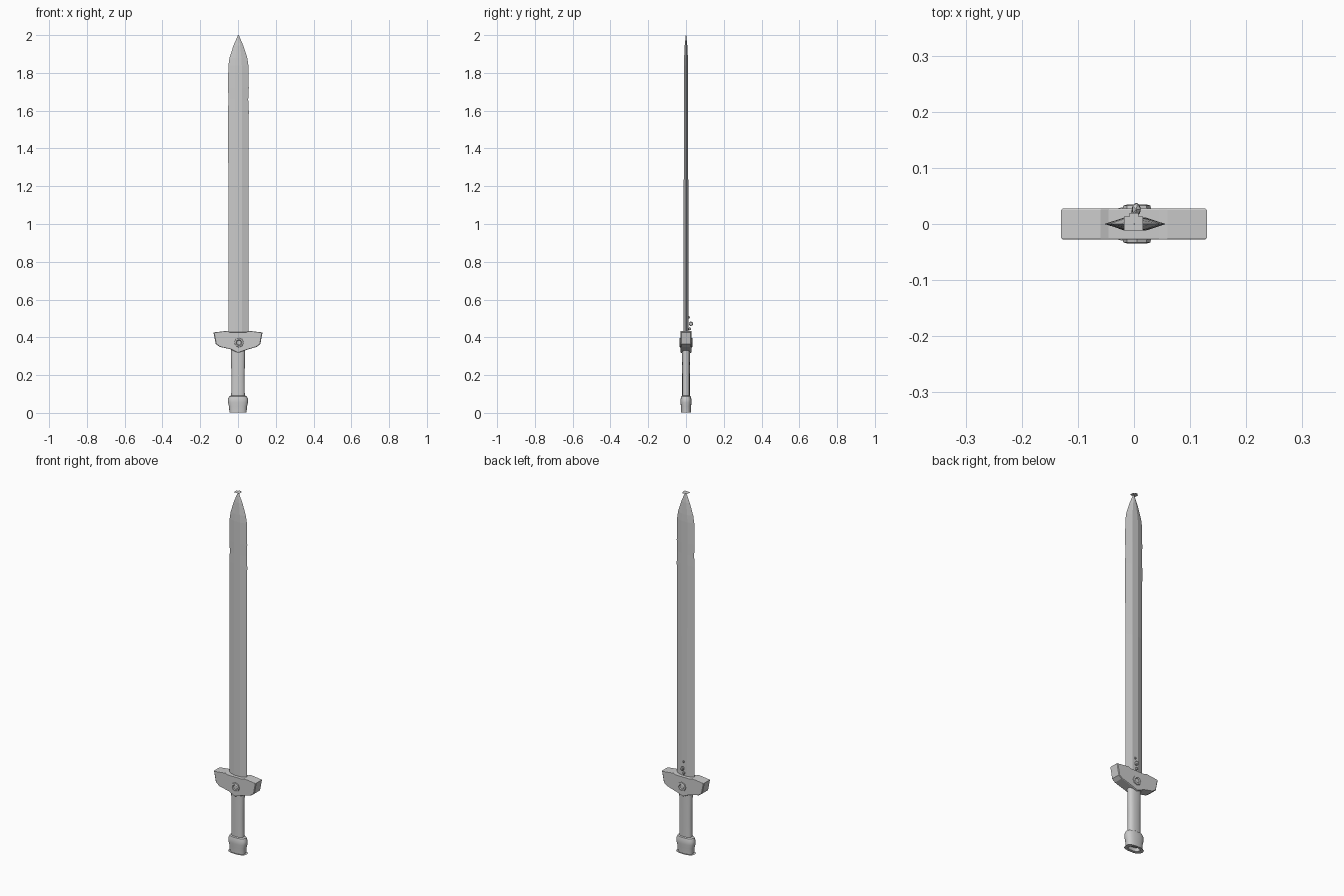
import bpy, bmesh, math

if "Cube" in bpy.data.objects:
    bpy.data.objects.remove(bpy.data.objects["Cube"])


def finish(name, bm, smooth=False):
    bmesh.ops.recalc_face_normals(bm, faces=bm.faces[:])
    me = bpy.data.meshes.new(name)
    bm.to_mesh(me)
    bm.free()
    ob = bpy.data.objects.new(name, me)
    bpy.context.collection.objects.link(ob)
    if smooth:
        bpy.ops.object.select_all(action='DESELECT')
        ob.select_set(True)
        bpy.context.view_layer.objects.active = ob
        bpy.ops.object.shade_smooth_by_angle(angle=math.radians(35))
    return ob


def loft(name, rings, smooth=False, caps=True):
    bm = bmesh.new()
    loops = [[bm.verts.new(p) for p in r] for r in rings]
    n = len(loops[0])
    for a, b in zip(loops, loops[1:]):
        for i in range(n):
            j = (i + 1) % n
            bm.faces.new((a[i], a[j], b[j], b[i]))
    if caps:
        bm.faces.new(loops[0])
        bm.faces.new(loops[-1])
    return finish(name, bm, smooth)


def oval(rx, ry, z, n=20, power=0.8):
    # rounded-box cross-section
    pts = []
    for i in range(n):
        a = 2 * math.pi * i / n
        c, s = math.cos(a), math.sin(a)
        pts.append((rx * math.copysign(abs(c) ** power, c),
                    ry * math.copysign(abs(s) ** power, s), z))
    return pts


def blade_ring(w, r, t, z, cx=0.002):
    # six-sided section: two edges and a flat centre strip per face
    return [(cx + x, y, z) for x, y in
            [(-w, 0), (-r, -t), (r, -t), (w, 0), (r, t), (-r, t)]]


# Blade
loft("blade", [blade_ring(*s) for s in [
    (0.053, 0.018, 0.012, 0.40), (0.053, 0.018, 0.012, 1.20),
    (0.055, 0.018, 0.011, 1.60), (0.052, 0.018, 0.011, 1.66),
    (0.055, 0.018, 0.011, 1.72), (0.053, 0.018, 0.011, 1.84),
    (0.047, 0.016, 0.010, 1.88), (0.026, 0.009, 0.007, 1.945),
    (0.002, 0.001, 0.001, 2.0)]])

# Cross guard
profile = [(-0.130, 0.426), (-0.118, 0.365), (-0.098, 0.350), (-0.040, 0.337),
           (0, 0.318), (0.040, 0.332), (0.100, 0.350), (0.118, 0.364),
           (0.130, 0.426), (0.060, 0.434), (0.045, 0.428), (-0.045, 0.428),
           (-0.060, 0.434)]


def guard_ring(y, k):
    return [(x * k, y, 0.385 + (z - 0.385) * k) for x, z in profile]


loft("cross_guard", [guard_ring(-0.028, 0.97), guard_ring(-0.025, 1),
                     guard_ring(0.025, 1), guard_ring(0.028, 0.97)])

# Raised ornament on both guard faces
for side, label in ((-1, "front"), (1, "back")):
    rings = []
    for r, y in ((0.026, 0.024), (0.024, 0.033), (0.016, 0.035), (0.012, 0.030)):
        rings.append([(0.005 + r * math.cos(a * math.pi / 4), side * y,
                       0.372 + r * math.sin(a * math.pi / 4)) for a in range(8)])
    loft("guard_ornament_" + label, rings)

# Grip
loft("grip", [oval(0.036, 0.020, 0.07), oval(0.035, 0.020, 0.20),
              oval(0.038, 0.021, 0.34)], True)

# Pommel with a recessed underside
loft("pommel", [oval(0.030, 0.016, 0.020), oval(0.036, 0.021, 0.004),
                oval(0.045, 0.026, 0.002), oval(0.048, 0.027, 0.035),
                oval(0.053, 0.029, 0.055), oval(0.053, 0.029, 0.072),
                oval(0.046, 0.025, 0.088), oval(0.036, 0.020, 0.092)], True)

# Thin rim at the base
loft("pommel_rim", [oval(0.054, 0.031, 0), oval(0.034, 0.019, 0)], caps=False)

# Tiny flat plate at the tip
bm = bmesh.new()
bm.faces.new([bm.verts.new((x, y, 2.0)) for x, y in [
    (-0.018, -0.012), (0.016, -0.012), (0.016, 0.013), (0.008, 0.013),
    (0.008, 0.020), (-0.008, 0.020), (-0.008, 0.013), (-0.018, 0.013)]])
finish("tip_plate", bm)

# Small fitting on the back of the blade above the guard
for i, (x, y, z, r) in enumerate([(0.004, 0.026, 0.472, 0.013),
                                  (0.0, 0.020, 0.445, 0.009),
                                  (0.004, 0.015, 0.506, 0.007)]):
    bpy.ops.mesh.primitive_ico_sphere_add(subdivisions=1, radius=r, location=(x, y, z))
    bpy.context.object.name = f"back_fitting_{i + 1}"
    bpy.context.object.scale = (0.7, 1, 1)
